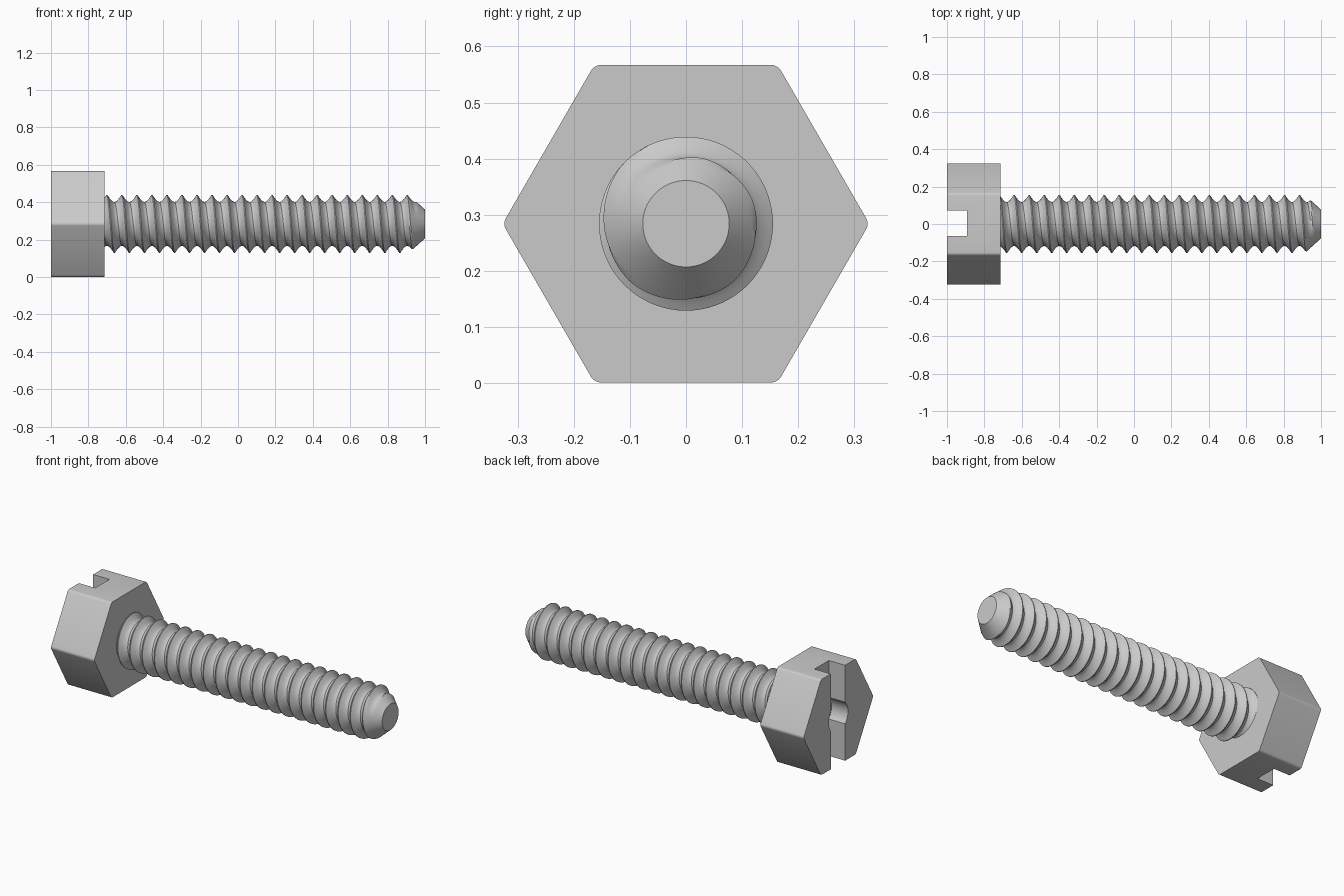
import bpy, bmesh, math
from mathutils import Matrix

if "Cube" in bpy.data.objects:
    bpy.data.objects.remove(bpy.data.objects["Cube"])

AXIS_Z = 0.284           # height of the screw axis
APOTHEM = 0.283
HEAD_X = (-1.0, -0.715)
SLOT_FLOOR = -0.893

steel = bpy.data.materials.new("steel grey")
steel.use_nodes = True
steel.diffuse_color = (0.59, 0.59, 0.59, 1)
steel.node_tree.nodes["Principled BSDF"].inputs["Base Color"].default_value = (0.59, 0.59, 0.59, 1)


def make_object(name, bm):
    bmesh.ops.recalc_face_normals(bm, faces=bm.faces)
    mesh = bpy.data.meshes.new(name)
    bm.to_mesh(mesh)
    bm.free()
    mesh.materials.append(steel)
    obj = bpy.data.objects.new(name, mesh)
    bpy.context.collection.objects.link(obj)
    return obj


def prism_along_x(x0, x1, radius, sides):
    """Regular prism or cylinder lying on the screw axis, one corner towards +y."""
    bm = bmesh.new()
    place = Matrix.Translation(((x0 + x1) / 2, 0, AXIS_Z)) @ Matrix.Rotation(math.pi / 2, 4, "Y")
    bmesh.ops.create_cone(bm, cap_ends=True, segments=sides, radius1=radius,
                          radius2=radius, depth=x1 - x0, matrix=place)
    return bm


def activate(obj):
    bpy.ops.object.select_all(action="DESELECT")
    obj.select_set(True)
    bpy.context.view_layer.objects.active = obj


def cut(obj, cutter):
    mod = obj.modifiers.new("cut", "BOOLEAN")
    mod.operation = "DIFFERENCE"
    mod.solver = "EXACT"
    mod.object = cutter
    activate(obj)
    bpy.ops.object.modifier_apply(modifier=mod.name)
    bpy.data.objects.remove(cutter)


def smooth(obj):
    activate(obj)
    bpy.ops.object.shade_smooth_by_angle(angle=math.radians(30))


# Hexagonal head with softly rounded corners pointing to the sides
bm = prism_along_x(*HEAD_X, APOTHEM / math.cos(math.pi / 6), 6)
corners = [e for e in bm.edges if abs(e.verts[0].co.x - e.verts[1].co.x) > 0.1]
bmesh.ops.bevel(bm, geom=corners, offset=0.011, segments=4, profile=0.5, affect="EDGES")
head = make_object("hex_head", bm)

# Screwdriver slot across the head
bm = bmesh.new()
bmesh.ops.create_cube(bm, size=1)
bmesh.ops.scale(bm, vec=(0.4, 0.134, 1), verts=bm.verts)
bmesh.ops.translate(bm, vec=(SLOT_FLOOR - 0.2, 0.004, AXIS_Z), verts=bm.verts)
cut(head, make_object("slot_cutter", bm))

# Round recess in the middle of the slot
cut(head, make_object("recess_cutter", prism_along_x(-1.1, SLOT_FLOOR + 0.001, 0.09, 48)))
smooth(head)

# Threaded shank: a tooth profile swept along a right-handed helix
PITCH, CREST, ROOT = 0.0803, 0.155, 0.117
X0, X1, TIP = -0.73, 1.0, 0.077
CREST_X = 0.885
SEGS = 72
FRACTIONS = [-0.03, 0.03, 0.12, 0.21, 0.3, 0.38, 0.5, 0.62, 0.7, 0.79, 0.88]


def tooth(f):
    """Radius across one pitch: narrow crest, straight flanks, rounded root."""
    d = min(abs(f), abs(1 - f))
    t = min(max((d - 0.03) / 0.47, 0), 1)
    return CREST + (ROOT - CREST) * (1 - (1 - t) ** 1.7)


bm = bmesh.new()
rings = []
for turn in range(-22, 3):
    for f in FRACTIONS:
        ring = []
        for s in range(SEGS + 1):
            x = CREST_X + PITCH * (turn + f + s / SEGS)
            x = min(max(x, X0), X1)
            r = min(tooth(f), TIP + (X1 - x) * 0.9)
            a = math.tau * s / SEGS
            ring.append(bm.verts.new((x, r * math.cos(a), AXIS_Z + r * math.sin(a))))
        rings.append(ring)
for low, high in zip(rings, rings[1:]):
    for s in range(SEGS):
        bm.faces.new((low[s], low[s + 1], high[s + 1], high[s]))
# Drop the parts flattened against either end, then close the tip
flat = [f for f in bm.faces if all(v.co.x <= X0 for v in f.verts) or all(v.co.x >= X1 for v in f.verts)]
bmesh.ops.delete(bm, geom=flat, context="FACES")
bmesh.ops.remove_doubles(bm, verts=bm.verts, dist=0.0002)
rim = [e for e in bm.edges if e.is_boundary and all(v.co.x > X1 - 0.001 for v in e.verts)]
bmesh.ops.edgeloop_fill(bm, edges=rim)
smooth(make_object("threaded_shank", bm))
